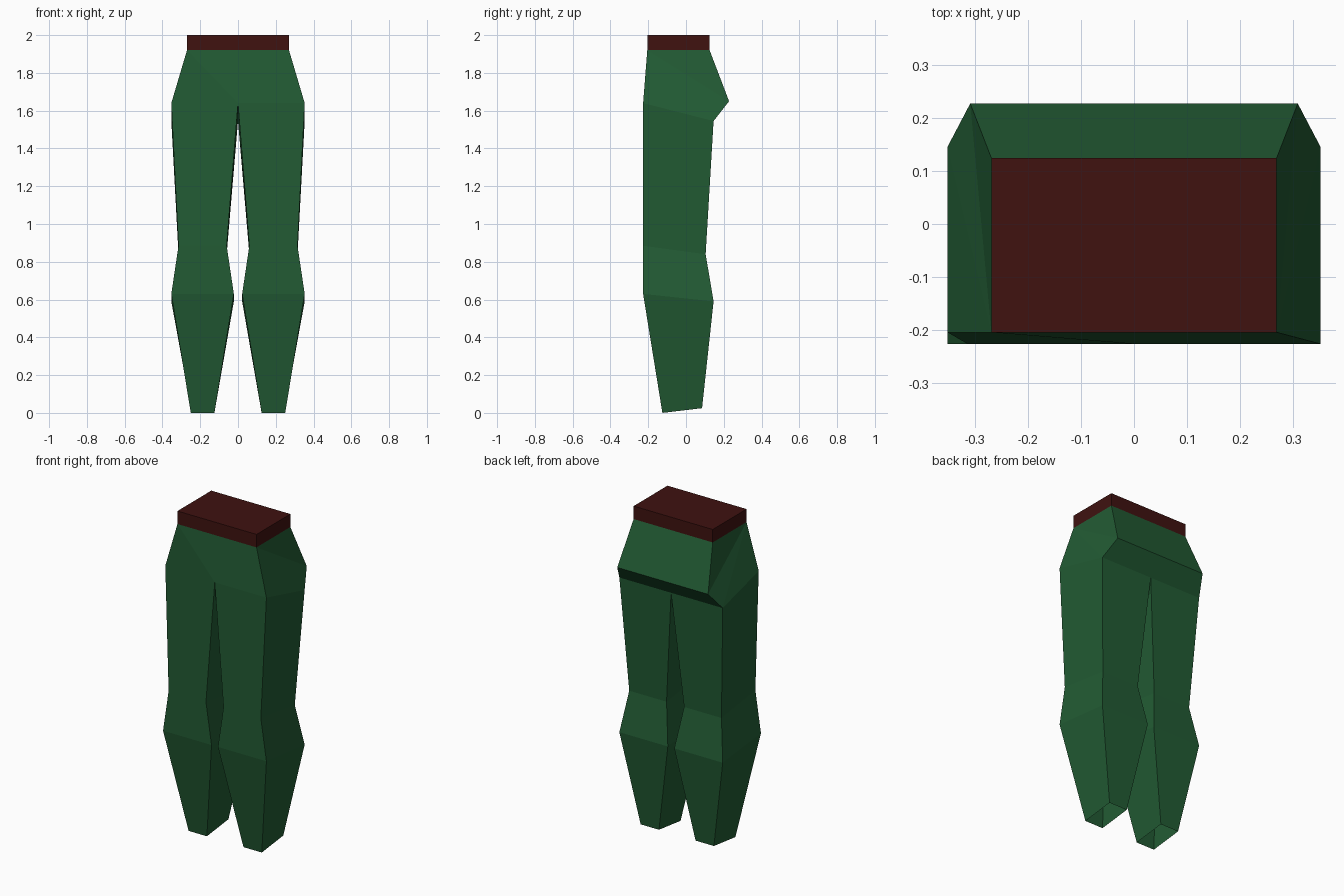
import bpy
import bmesh

if "Cube" in bpy.data.objects:
    bpy.data.objects.remove(bpy.data.objects["Cube"])


def material(name, color):
    m = bpy.data.materials.new(name)
    m.diffuse_color = color
    m.use_nodes = True
    m.node_tree.nodes["Principled BSDF"].inputs["Base Color"].default_value = m.diffuse_color
    return m


green = material("green cloth", (0.016, 0.105, 0.034, 1))
red = material("dark red band", (0.05, 0.006, 0.005, 1))


def mesh_object(name, bm, mat):
    bmesh.ops.remove_doubles(bm, verts=bm.verts, dist=1e-4)
    bmesh.ops.recalc_face_normals(bm, faces=bm.faces)
    me = bpy.data.meshes.new(name)
    bm.to_mesh(me)
    bm.free()
    me.materials.append(mat)
    ob = bpy.data.objects.new(name, me)
    bpy.context.collection.objects.link(ob)
    return ob


# Waistband: a plain box
bpy.ops.mesh.primitive_cube_add(size=1, location=(0, -0.04, 1.96))
band = bpy.context.object
band.name = "waistband"
band.scale = (0.54, 0.33, 0.08)
band.data.materials.append(red)

# Leg cross-sections: inner x, outer x, front (y, z), back (y, z)
SECTIONS = [
    (0.0, 0.353, (-0.227, 1.64), (0.146, 1.545)),
    (0.06, 0.315, (-0.227, 0.885), (0.104, 0.84)),
    (0.022, 0.353, (-0.227, 0.63), (0.146, 0.59)),
    (0.125, 0.25, (-0.125, 0.0), (0.085, 0.025)),
]


def leg(name, side, hip_front_y):
    bm = bmesh.new()
    rings = []
    for i, (inner, outer, front, back) in enumerate(SECTIONS):
        corner = (hip_front_y if i == 0 else front[0], front[1])
        pts = [(inner, *front), (outer, *corner), (outer, *back), (inner, *back)]
        rings.append([bm.verts.new((side * x, y, z)) for x, y, z in pts])
    # Open tube: the hem stays open
    for a, b in zip(rings, rings[1:]):
        for k in range(4):
            n = (k + 1) % 4
            bm.faces.new((a[k], a[n], b[n], b[k]))
    return mesh_object(name, bm, green)


leg("right_leg", 1, -0.227)
leg("left_leg", -1, -0.205)

# Hips: tapered shell from the waist down to the leg tops
bm = bmesh.new()


def pair(x, y, z, left_y=None):
    return {1: bm.verts.new((x, y, z)),
            -1: bm.verts.new((-x, y if left_y is None else left_y, z))}


waist_front = pair(0.27, -0.205, 1.92)
waist_back = pair(0.27, 0.125, 1.92)
seat = pair(0.31, 0.228, 1.65)
hip_front = pair(0.353, -0.227, 1.64, -0.205)
hip_back = pair(0.353, 0.146, 1.545)
crotch_front = bm.verts.new((0, -0.227, 1.64))
crotch_back = bm.verts.new((0, 0.146, 1.545))

for s in (1, -1):
    bm.faces.new((waist_front[s], waist_back[s], seat[s]))
    bm.faces.new((waist_front[s], seat[s], hip_back[s]))
    bm.faces.new((waist_front[s], hip_back[s], hip_front[s]))
    bm.faces.new((waist_front[s], hip_front[s], crotch_front))
bm.faces.new((waist_front[1], crotch_front, waist_front[-1]))
bm.faces.new((waist_back[1], waist_back[-1], seat[-1], seat[1]))
bm.faces.new((seat[1], seat[-1], hip_back[-1], crotch_back, hip_back[1]))
mesh_object("hips", bm, green)
